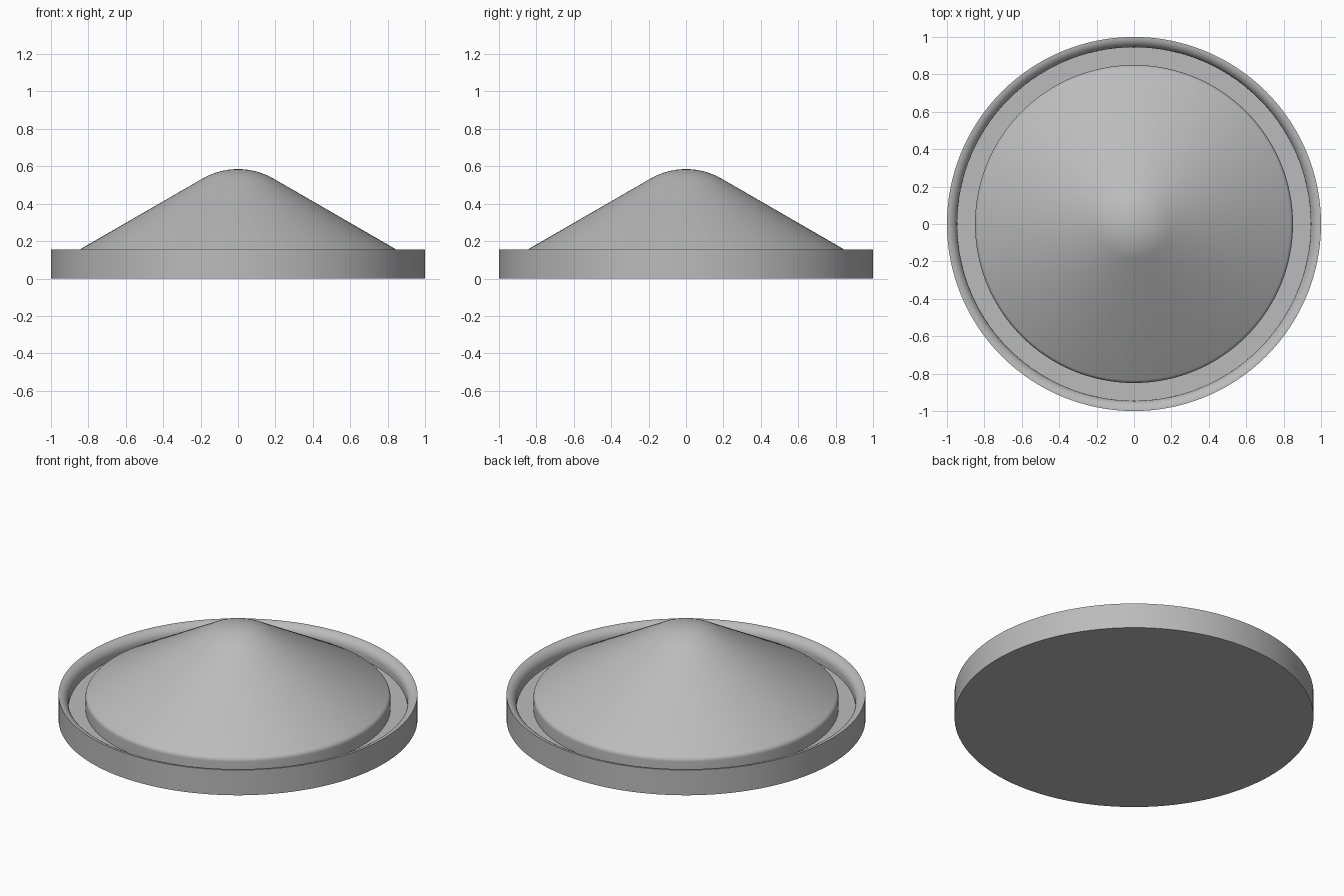
import bpy, bmesh, math

if "Cube" in bpy.data.objects:
    bpy.data.objects.remove(bpy.data.objects["Cube"])

SEGMENTS = 128
FLOOR = 0.07      # height of the recessed floor

grey = bpy.data.materials.new("plain grey")
grey.diffuse_color = (0.5, 0.5, 0.5, 1)
grey.use_nodes = True
grey.node_tree.nodes["Principled BSDF"].inputs["Base Color"].default_value = grey.diffuse_color


def arc(cx, cz, r, a0, a1, n):
    """Points on a circular arc, angles in degrees from +r towards +z."""
    return [(cx + r * math.cos(math.radians(a0 + (a1 - a0) * i / n)),
             cz + r * math.sin(math.radians(a0 + (a1 - a0) * i / n)))
            for i in range(n + 1)]


def lathe(name, profile):
    """Spin a radius/height profile around z."""
    bm = bmesh.new()
    verts = [bm.verts.new((r, 0, z)) for r, z in profile]
    edges = [bm.edges.new(pair) for pair in zip(verts, verts[1:])]
    bmesh.ops.spin(bm, geom=verts + edges, cent=(0, 0, 0), axis=(0, 0, 1),
                   angle=math.tau, steps=SEGMENTS, use_duplicate=False)
    bmesh.ops.remove_doubles(bm, verts=bm.verts, dist=1e-5)
    bmesh.ops.recalc_face_normals(bm, faces=bm.faces)
    mesh = bpy.data.meshes.new(name)
    bm.to_mesh(mesh)
    bm.free()
    mesh.materials.append(grey)
    obj = bpy.data.objects.new(name, mesh)
    bpy.context.collection.objects.link(obj)
    bpy.context.view_layer.objects.active = obj
    obj.select_set(True)
    bpy.ops.object.shade_smooth_by_angle(angle=math.radians(30))
    obj.select_set(False)


# One closed solid: flat base, outer wall, rounded inner rim, recessed floor,
# then a cone with a filleted foot and a spherical tip
profile = [(0, 0), (1, 0)]
profile += arc(1.0, 0.10, 0.055, 90, 180, 10)
profile += [(0.945, FLOOR), (0.85, FLOOR)]
profile += arc(0.82, 0.1356, 0.03, 0, 60, 6)
profile += arc(0, 0.205, 0.38, 60, 90, 12)
lathe("domed_lid", profile)
